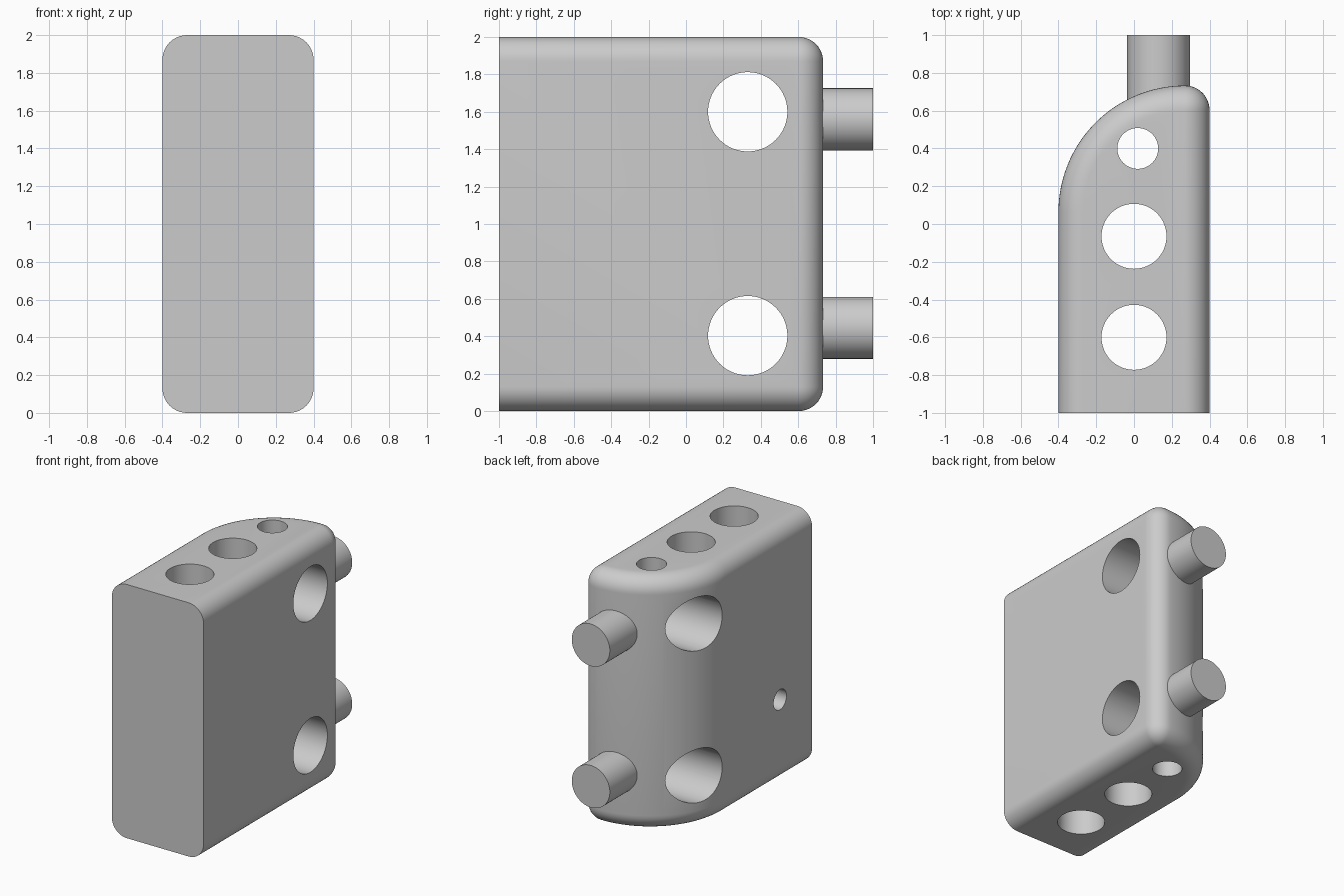
import bpy, bmesh
from math import sin, cos, pi, radians
from mathutils import Matrix, Vector

if "Cube" in bpy.data.objects:
    bpy.data.objects.remove(bpy.data.objects["Cube"])

HALF_W, HEIGHT, FRONT = 0.4, 2.0, -1.0
FILLET = 0.13          # rounding of top, bottom and back corner
BIG_R = 0.67           # large sweep on the right rear side
ARC_X = HALF_W - FILLET
ARC_Y = 0.063
CORNER_Y = ARC_Y + BIG_R - FILLET

grey = bpy.data.materials.new("plain_grey")
grey.use_nodes = True
grey.diffuse_color = (0.6, 0.6, 0.6, 1)
grey.node_tree.nodes["Principled BSDF"].inputs["Base Color"].default_value = (0.6, 0.6, 0.6, 1)


def make_object(name, bm):
    bmesh.ops.recalc_face_normals(bm, faces=bm.faces)
    mesh = bpy.data.meshes.new(name)
    bm.to_mesh(mesh)
    bm.free()
    mesh.materials.append(grey)
    obj = bpy.data.objects.new(name, mesh)
    bpy.context.collection.objects.link(obj)
    return obj


def cylinder(name, start, end, radius, sides=64):
    start, end = Vector(start), Vector(end)
    axis = end - start
    turn = axis.to_track_quat('Z', 'Y').to_matrix().to_4x4()
    bm = bmesh.new()
    bmesh.ops.create_cone(bm, cap_ends=True, segments=sides, radius1=radius,
                          radius2=radius, depth=axis.length,
                          matrix=Matrix.Translation((start + end) / 2) @ turn)
    return make_object(name, bm)


def activate(obj):
    bpy.ops.object.select_all(action='DESELECT')
    obj.select_set(True)
    bpy.context.view_layer.objects.active = obj


def smooth(obj):
    activate(obj)
    bpy.ops.object.shade_smooth_by_angle(angle=radians(30))


def outline(inset):
    """Plan of the block, moved inward except at the flat front."""
    pts = [(HALF_W - inset, FRONT)]
    for i in range(13):
        a = pi / 2 * i / 12
        r = FILLET - inset
        pts.append((ARC_X + r * cos(a), CORNER_Y + r * sin(a)))
    for i in range(1, 41):
        a = pi / 2 + pi / 2 * i / 40
        r = BIG_R - inset
        pts.append((ARC_X + r * cos(a), ARC_Y + r * sin(a)))
    pts.append((-HALF_W + inset, FRONT))
    return pts


# Block: stacked outlines give the rounded bottom and top edges
steps = 10
levels = []
for i in range(steps + 1):
    a = pi / 2 * i / steps
    levels.append((FILLET * (1 - sin(a)), FILLET * (1 - cos(a))))
levels += [(inset, HEIGHT - z) for inset, z in reversed(levels)]

bm = bmesh.new()
rings = [[bm.verts.new((x, y, z)) for x, y in outline(inset)] for inset, z in levels]
count = len(rings[0])
for low, high in zip(rings, rings[1:]):
    for i in range(count - 1):
        bm.faces.new((low[i], low[i + 1], high[i + 1], high[i]))
bm.faces.new(rings[0])
bm.faces.new(rings[-1])
bm.faces.new([r[0] for r in rings] + [r[-1] for r in reversed(rings)])
bmesh.ops.remove_doubles(bm, verts=bm.verts, dist=0.0001)
block = make_object("block", bm)

# Holes: three vertical, two across, one small side hole into the front bore
cutters = [cylinder("vertical_hole", (x, y, -0.2), (x, y, HEIGHT + 0.2), r)
           for x, y, r in ((0.02, 0.4, 0.108), (0, -0.065, 0.172), (0, -0.6, 0.172))]
cutters += [cylinder("cross_hole", (-0.7, 0.33, z), (0.7, 0.33, z), 0.212)
            for z in (0.403, 1.6)]
cutters.append(cylinder("side_hole", (-0.7, -0.6, 0.66), (0, -0.6, 0.66), 0.08, 32))
for cutter in cutters:
    cutter.hide_render = True
    mod = block.modifiers.new("hole", 'BOOLEAN')
    mod.operation = 'DIFFERENCE'
    mod.solver = 'EXACT'
    mod.object = cutter
    activate(block)
    bpy.ops.object.modifier_apply(modifier=mod.name)
    bpy.data.objects.remove(cutter)
smooth(block)

# Pins on the back
for name, z in (("lower_pin", 0.445), ("upper_pin", 1.56)):
    smooth(cylinder(name, (0.13, 0.58, z), (0.13, 1.0, z), 0.166))
